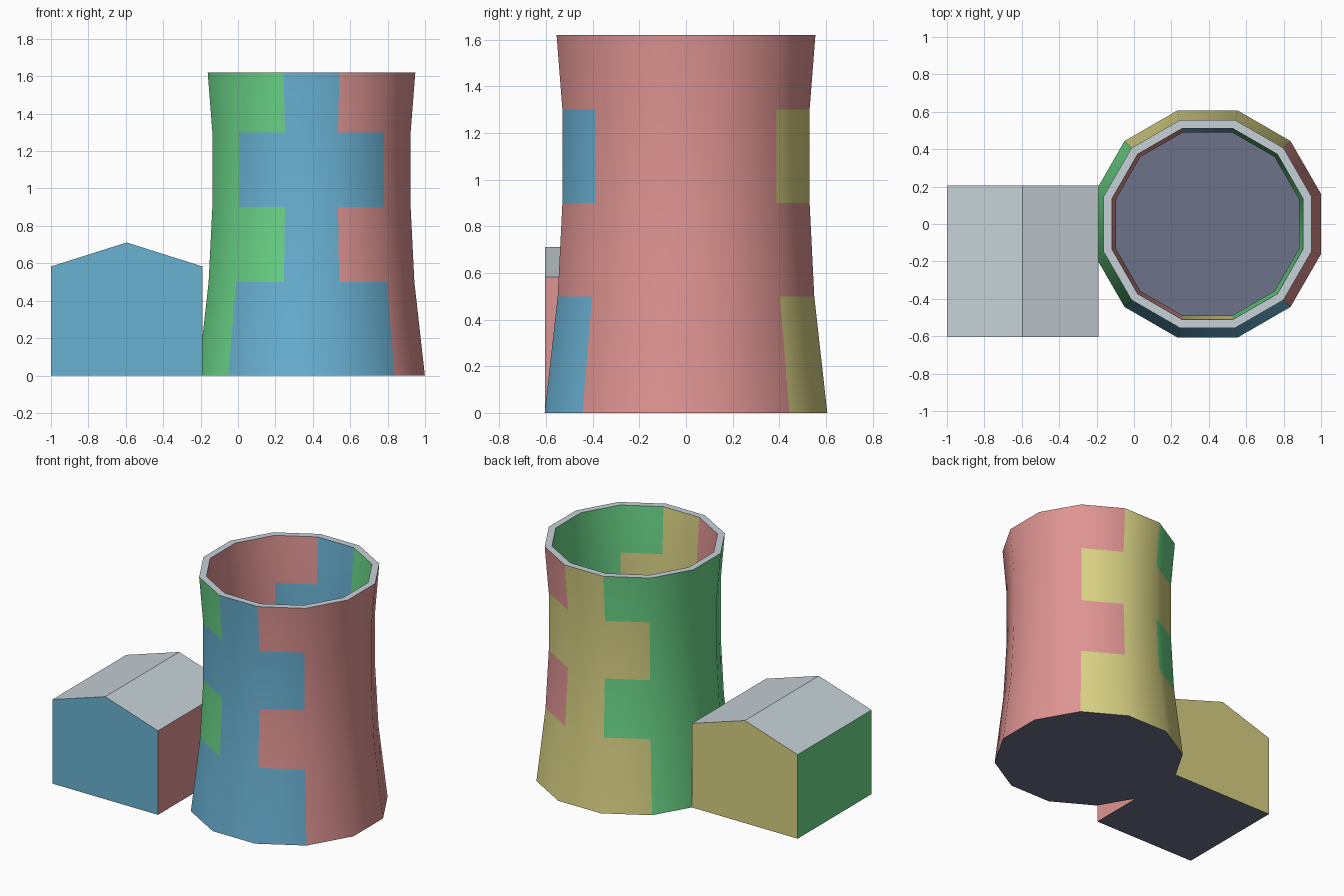
import bpy, bmesh, math
from mathutils import Vector

if "Cube" in bpy.data.objects:
    bpy.data.objects.remove(bpy.data.objects["Cube"])


def srgb(r, g, b):
    lin = lambda c: c / 12.92 if c <= 0.04045 else ((c + 0.055) / 1.055) ** 2.4
    return (lin(r / 255), lin(g / 255), lin(b / 255), 1.0)


COLOURS = [("blue", srgb(106, 178, 212)), ("red", srgb(222, 148, 146)),
           ("khaki", srgb(216, 209, 131)), ("green", srgb(107, 214, 137)),
           ("pale_grey", srgb(198, 209, 215)), ("slate", srgb(108, 114, 136))]
BLUE, RED, KHAKI, GREEN, GREY, SLATE = range(6)
MATERIALS = []
for name, colour in COLOURS:
    mat = bpy.data.materials.new(name)
    mat.diffuse_color = colour
    mat.use_nodes = True
    mat.node_tree.nodes["Principled BSDF"].inputs["Base Color"].default_value = mat.diffuse_color
    MATERIALS.append(mat)


def finish(name, bm):
    mesh = bpy.data.meshes.new(name)
    bm.to_mesh(mesh)
    bm.free()
    for mat in MATERIALS:
        mesh.materials.append(mat)
    obj = bpy.data.objects.new(name, mesh)
    bpy.context.collection.objects.link(obj)
    return obj


def facing_colour(n, bias=1.0):
    """Colour by the way a face points; bias widens the front/back colours."""
    if abs(n.z) > 0.7:
        return GREY if n.z > 0 else SLATE
    if abs(n.y) * bias > abs(n.x):
        return KHAKI if n.y > 0 else BLUE
    return RED if n.x > 0 else GREEN


# Cooling tower: twelve-sided shell, with staggered colour bands
CX, SIDES = 0.393, 12
HEIGHTS = [0, 0.5, 0.9, 1.3, 1.62]
OUTER = [0.606, 0.55, 0.53, 0.53, 0.555]
INNER = [0.56, 0.51, 0.49, 0.49, 0.51]


def ring(bm, apothem, z):
    r = apothem / math.cos(math.pi / SIDES)
    angles = [(i + 0.5) * 2 * math.pi / SIDES for i in range(SIDES)]
    return [bm.verts.new((CX + r * math.cos(a), r * math.sin(a), z)) for a in angles]


def wall(bm, rings, inward):
    for band, (low, high) in enumerate(zip(rings, rings[1:])):
        for i in range(SIDES):
            j = (i + 1) % SIDES
            f = bm.faces.new((low[i], low[j], high[j], high[i]))
            if inward:
                f.normal_flip()
            f.normal_update()
            f.material_index = facing_colour(f.normal, 1.2 if band % 2 == 0 else 0.4)
            f.smooth = True


bm = bmesh.new()
outer = [ring(bm, a, z) for a, z in zip(OUTER, HEIGHTS)]
inner = [ring(bm, a, max(z, 0.01)) for a, z in zip(INNER, HEIGHTS)]
wall(bm, outer, False)
wall(bm, inner, True)
for i in range(SIDES):                               # rim
    j = (i + 1) % SIDES
    f = bm.faces.new((outer[-1][i], outer[-1][j], inner[-1][j], inner[-1][i]))
    f.material_index = GREY
bm.faces.new(outer[0][::-1]).material_index = SLATE  # underside
bm.faces.new(inner[0]).material_index = SLATE        # inside floor
tower = finish("cooling_tower", bm)
bpy.context.view_layer.objects.active = tower
tower.select_set(True)
bpy.ops.object.shade_smooth_by_angle(angle=math.radians(45))

# Side building: gabled profile pulled from front to back
X0, X1, Y0, Y1, EAVE, RIDGE = -1.0, -0.19, -0.605, 0.205, 0.583, 0.711
profile = [(X0, 0), (X1, 0), (X1, EAVE), ((X0 + X1) / 2, RIDGE), (X0, EAVE)]
bm = bmesh.new()
front = bm.faces.new([bm.verts.new((x, Y0, z)) for x, z in profile])
pulled = bmesh.ops.extrude_face_region(bm, geom=[front], use_keep_orig=True)
bmesh.ops.translate(bm, vec=Vector((0, Y1 - Y0, 0)),
                    verts=[g for g in pulled["geom"] if isinstance(g, bmesh.types.BMVert)])
bmesh.ops.recalc_face_normals(bm, faces=bm.faces)
for f in bm.faces:
    f.material_index = facing_colour(f.normal)
finish("gabled_building", bm)
